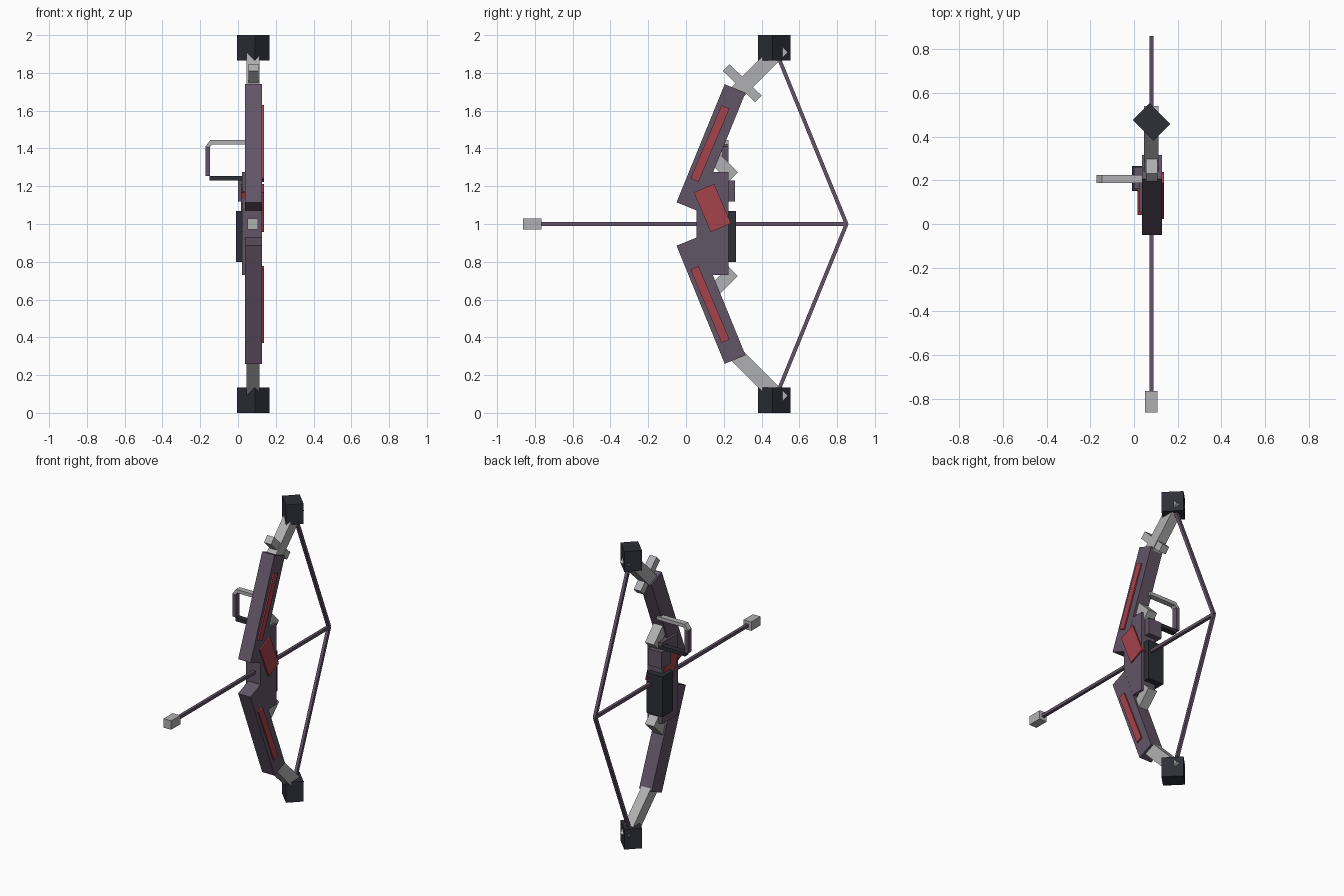
import bpy
from math import atan2, hypot, pi
from mathutils import Matrix, Vector

cube = bpy.data.objects.get("Cube")
if cube:
    bpy.data.objects.remove(cube, do_unlink=True)


def material(name, rgb):
    lin = [((c / 255 + 0.055) / 1.055) ** 2.4 for c in rgb] + [1]
    m = bpy.data.materials.new(name)
    m.use_nodes = True
    m.diffuse_color = lin
    m.node_tree.nodes["Principled BSDF"].inputs["Base Color"].default_value = lin
    return m


purple = material("dusky_purple", (98, 85, 102))
red = material("muted_red", (165, 66, 75))
grey = material("light_grey", (176, 176, 178))
black = material("near_black", (46, 47, 55))


def add_mesh(name, mat, verts, faces):
    mesh = bpy.data.meshes.new(name)
    mesh.from_pydata(verts, [], faces)
    mesh.materials.append(mat)
    obj = bpy.data.objects.new(name, mesh)
    bpy.context.collection.objects.link(obj)
    return obj


def box(name, mat, centre, size, rot=Matrix.Identity(3)):
    """Box of the given size, turned by rot about its centre."""
    signs = [(x, y, z) for x in (-.5, .5) for y in (-.5, .5) for z in (-.5, .5)]
    verts = [Vector(centre) + rot @ Vector([s * d for s, d in zip(sg, size)])
             for sg in signs]
    faces = [(0, 1, 3, 2), (4, 6, 7, 5), (0, 4, 5, 1),
             (2, 3, 7, 6), (0, 2, 6, 4), (1, 5, 7, 3)]
    return add_mesh(name, mat, verts, faces)


def span(name, mat, x, y, z):
    """Upright box from its ranges along each axis."""
    return box(name, mat, [sum(r) / 2 for r in (x, y, z)],
               [r[1] - r[0] for r in (x, y, z)])


def beam(name, mat, p, q, width, x):
    """Bar in the y-z plane from p to q, spanning the range x."""
    dy, dz = q[0] - p[0], q[1] - p[1]
    return box(name, mat, (sum(x) / 2, (p[0] + q[0]) / 2, (p[1] + q[1]) / 2),
               (x[1] - x[0], hypot(dy, dz), width),
               Matrix.Rotation(atan2(dz, dy), 3, 'X'))


# Parts repeated above and below the arrow
for side, s in (("upper", 1), ("lower", -1)):
    def at(y, h):
        return (y, 1 + s * h)

    beam(side + "_limb", purple, at(.005, .0925), at(.26, .7175), .119, (.036, .128))
    beam(side + "_limb_stripe", red, at(.045, .232), at(.209, .62), .046, (.12, .137))
    beam(side + "_limb_tip", grey, at(.249, .676), at(.511, .938), .081, (.046, .113))
    beam(side + "_grip_tab", grey, at(.14, .36), at(.25, .25), .068, (.046, .113))
    beam(side + "_string", purple, at(.47, .93), at(.85, 0), .02, (.07, .09))
    box(side + "_end_block", black, (.08, .467, 1 + s * .932), (.135, .109, .135),
        Matrix.Rotation(-pi / 4, 3, 'Z'))

# Cross bar at the top limb tip
beam("cross_bar", grey, (.213, 1.828), (.383, 1.662), .05, (.056, .108))

# Centre grip with its plates and boxes
span("grip", purple, (.022, .1275), (.055, .225), (.73, 1.275))
beam("grip_plate", red, (.095, 1.19), (.185, .98), .117, (.017, .137))
span("rear_box", black, (-.01, .108), (.15, .265), (.8, 1.07))
span("small_rear_box", purple, (0, .1), (.16, .26), (1.12, 1.23))

# Arrow
span("arrow_shaft", purple, (.07, .09), (-.79, .855), (.99, 1.01))
span("arrow_head", grey, (.051, .107), (-.862, -.765), (.97, 1.03))

# Side handle: chamfered top bar, post and bottom bar
profile = [(-.172, 1.41), (-.146, 1.445), (.06, 1.445),
           (.06, 1.422), (-.136, 1.422), (-.147, 1.41)]
n = len(profile)
add_mesh("handle_top", grey,
         [(x, y, z) for y in (.187, .225) for x, z in profile],
         [tuple(range(n)), tuple(reversed(range(n, 2 * n)))] +
         [(i, i + n, (i + 1) % n + n, (i + 1) % n) for i in range(n)])
span("handle_post", purple, (-.172, -.147), (.187, .225), (1.255, 1.41))
span("handle_bottom", black, (-.15, .05), (.187, .225), (1.23, 1.254))
